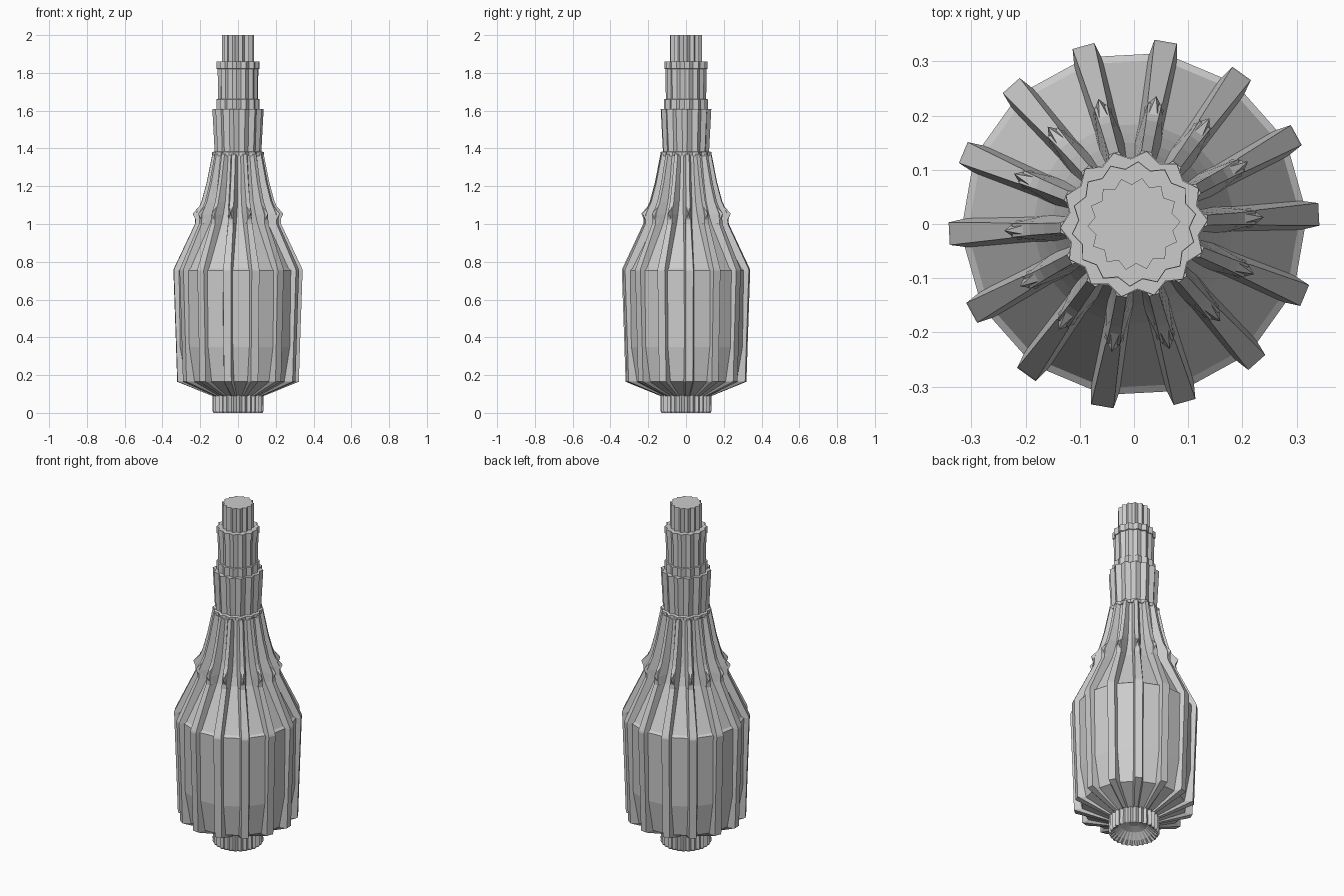
import bpy, bmesh
from math import cos, sin, radians, pi

if "Cube" in bpy.data.objects:
    bpy.data.objects.remove(bpy.data.objects["Cube"])

RIBS = 14
PHASE = radians(3)


def finish(bm, name):
    bmesh.ops.recalc_face_normals(bm, faces=bm.faces)
    mesh = bpy.data.meshes.new(name)
    bm.to_mesh(mesh)
    bm.free()
    bpy.context.collection.objects.link(bpy.data.objects.new(name, mesh))


def loft(name, sections, cap_bottom=True, cap_top=True):
    """Skin a stack of equal-length point rings, with optional end caps."""
    bm = bmesh.new()
    rings = [[bm.verts.new(p) for p in s] for s in sections]
    n = len(rings[0])
    for a, b in zip(rings, rings[1:]):
        for i in range(n):
            j = (i + 1) % n
            bm.faces.new((a[i], a[j], b[j], b[i]))
    for ring, use in ((rings[0], cap_bottom), (rings[-1], cap_top)):
        if use:
            bm.faces.new(ring)
    finish(bm, name)


def ribbed(z, r_rib, r_panel, half_rib, half_root):
    """Cross-section with narrow raised ribs between flat panels."""
    pts = []
    for k in range(RIBS):
        c = PHASE + 2 * pi * k / RIBS
        for d, r in ((-half_root, r_panel), (-half_rib, r_rib),
                     (half_rib, r_rib), (half_root, r_panel)):
            a = c + radians(d)
            pts.append((r * cos(a), r * sin(a), z))
    return pts


def toothed(z, r_out, r_in, teeth, turn=0):
    """Zigzag cross-section."""
    pts = []
    for k in range(teeth * 2):
        a = PHASE + radians(turn) + pi * k / teeth
        r = r_in if k % 2 else r_out
        pts.append((r * cos(a), r * sin(a), z))
    return pts


# ribbed body and tapering shoulder, panels tucked in above the foot
loft("bottle_body", [ribbed(*s) for s in (
    (0.09, 0.137, 0.125, 4, 7),
    (0.165, 0.322, 0.278, 3.5, 5.5),
    (0.35, 0.328, 0.309, 3.5, 4.7),
    (0.755, 0.342, 0.315, 3.5, 4.7),
    (0.765, 0.339, 0.302, 3.5, 5),
    (1.00, 0.228, 0.184, 3.5, 7),
    (1.05, 0.225, 0.168, 3.2, 8),
    (1.12, 0.193, 0.150, 3.2, 9),
    (1.22, 0.166, 0.134, 3.5, 9),
    (1.37, 0.136, 0.116, 4, 9),
)], cap_bottom=False)

# pointed rib ends around the shoulder
bm = bmesh.new()
for k in range(RIBS):
    a = PHASE + 2 * pi * k / RIBS

    def at(r, t, z):
        return bm.verts.new((r * cos(a) - t * sin(a), r * sin(a) + t * cos(a), z))
    base = [at(0.215, -0.018, 1.0), at(0.215, 0.018, 1.0),
            at(0.18, 0.014, 1.12), at(0.18, -0.014, 1.12)]
    tip = at(0.24, 0.0, 1.055)
    for i in range(4):
        bm.faces.new((base[i], base[(i + 1) % 4], tip))
finish(bm, "shoulder_spikes")

# fluted foot with a hollow underside
FOOT = 28
loft("foot", [toothed(*s, FOOT) for s in (
    (0.10, 0.135, 0.123),
    (0.01, 0.136, 0.124),
    (0.0, 0.130, 0.120),
    (0.02, 0.105, 0.100),
    (0.05, 0.070, 0.068),
    (0.065, 0.030, 0.029),
)], cap_bottom=False)

# neck collar with a small lip at its lower edge
loft("neck_collar", [toothed(*s, RIBS) for s in (
    (1.36, 0.137, 0.122), (1.38, 0.137, 0.122),
    (1.385, 0.124, 0.112), (1.61, 0.136, 0.120))])

# wrapped upper neck with a bead at its lower end
loft("upper_neck", [toothed(*s, RIBS, 6) for s in (
    (1.60, 0.116, 0.103), (1.66, 0.116, 0.103), (1.662, 0.107, 0.097),
    (1.82, 0.109, 0.098), (1.822, 0.115, 0.102), (1.86, 0.115, 0.102))])

# stopper
loft("stopper", [toothed(z, 0.086, 0.073, RIBS) for z in (1.85, 2.0)])
